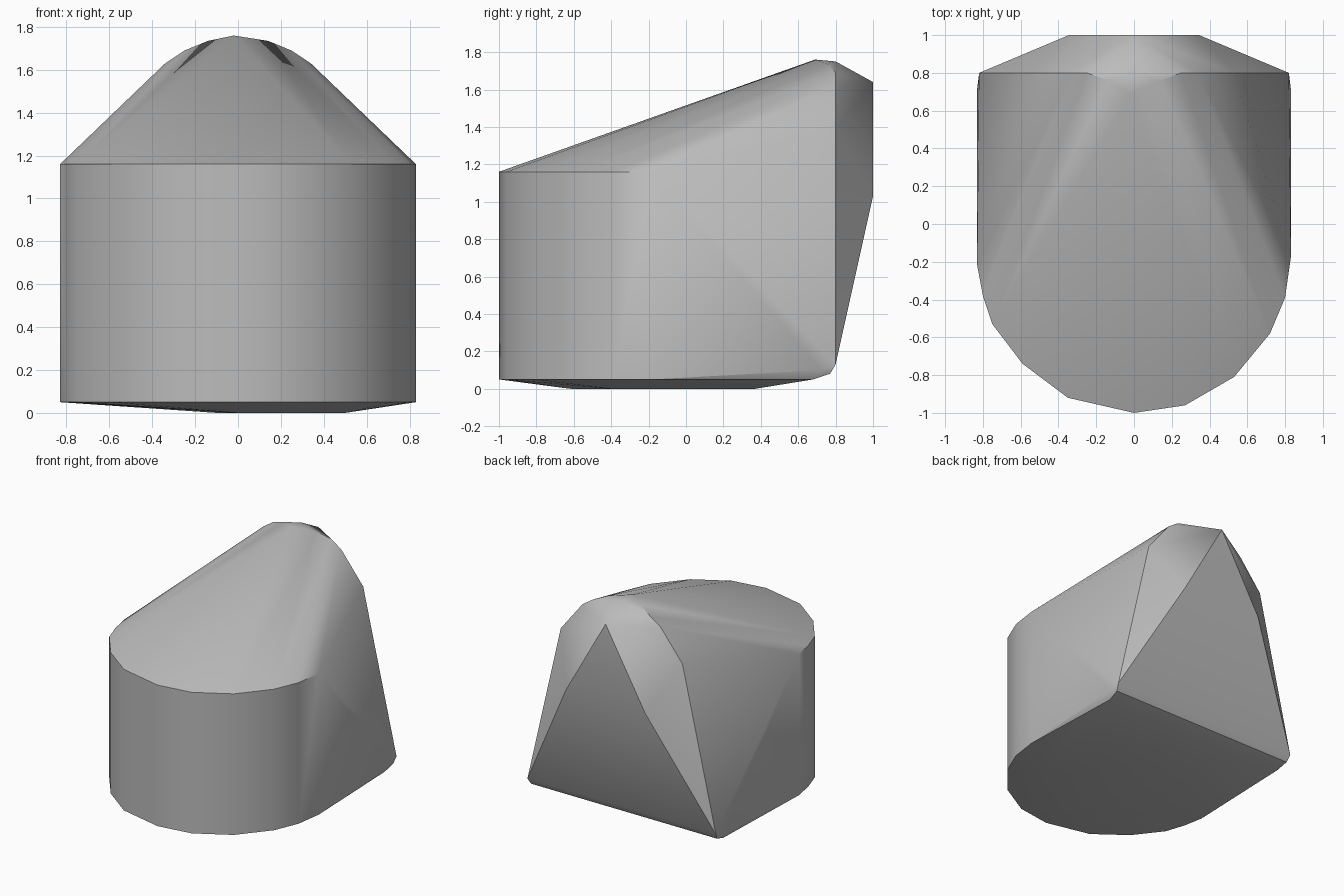
import bpy
import bmesh
import math

cube = bpy.data.objects.get("Cube")
if cube:
    bpy.data.objects.remove(cube, do_unlink=True)

# Grey stone material
stone = bpy.data.materials.new("stone grey")
stone.use_nodes = True
grey = (0.5, 0.5, 0.5, 1.0)
stone.diffuse_color = grey
stone.node_tree.nodes["Principled BSDF"].inputs["Base Color"].default_value = grey


def mirrored(points):
    """Both sides of points given on the +x side."""
    return [(side * x, y, z) for x, y, z in points for side in (1, -1)]


# Rounded front wall: the same plan curve at the lower and upper rim
front_plan = [(-0.83, -0.22), (-0.80, -0.38), (-0.75, -0.53), (-0.59, -0.74),
              (-0.35, -0.92), (0, -1), (0.27, -0.96), (0.53, -0.81),
              (0.72, -0.58), (0.80, -0.39), (0.83, -0.18)]
points = [(x, y, z) for x, y in front_plan for z in (0.05, 1.16)]

# Arched crest with its peak
points += [(-0.02, 0.69, 1.76), (0, 0.8, 1.75)]
points += mirrored([(0.14, 0.76, 1.735), (0.25, 0.8, 1.69),
                    (0.34, 0.8, 1.63), (0.53, 0.8, 1.39)])

# Back point and the wedge below it
points += [(0, 1, 1.64)] + mirrored([(0.345, 1, 1.03)])

# Lower back corners
points += mirrored([(0.82, 0.8, 0.13), (0.83, 0.72, 0.1),
                    (0.81, 0.77, 0.08), (0.80, 0.68, 0.05)])

# Slightly bulging underside
points += [(0, -0.62, 0), (0.5, -0.4, 0), (0.4, 0.37, 0), (-0.1, 0.3, 0)]

# Wrap the outline points in one convex skin
bm = bmesh.new()
for p in points:
    bm.verts.new(p)
bmesh.ops.convex_hull(bm, input=bm.verts[:])
loose = [v for v in bm.verts if not v.link_faces]
bmesh.ops.delete(bm, geom=loose, context='VERTS')
bmesh.ops.recalc_face_normals(bm, faces=bm.faces[:])
mesh = bpy.data.meshes.new("boulder")
bm.to_mesh(mesh)
bm.free()
mesh.materials.append(stone)

boulder = bpy.data.objects.new("boulder", mesh)
bpy.context.collection.objects.link(boulder)
bpy.ops.object.select_all(action='DESELECT')
boulder.select_set(True)
bpy.context.view_layer.objects.active = boulder
bpy.ops.object.shade_smooth_by_angle(angle=math.radians(30))
